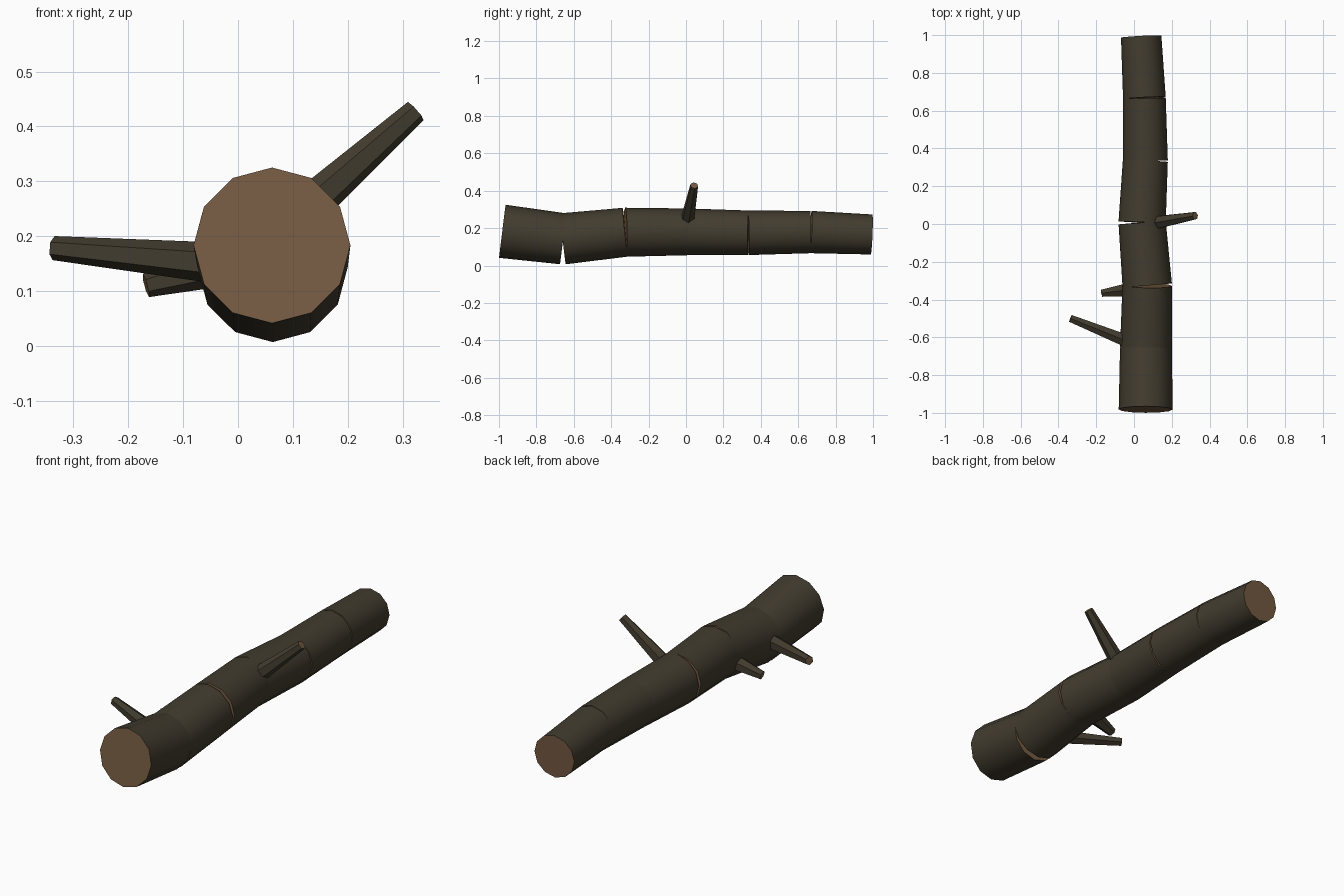
import bpy
import bmesh
import math
from mathutils import Vector

cube = bpy.data.objects.get("Cube")
if cube:
    bpy.data.objects.remove(cube, do_unlink=True)


def make_material(name, rgb):
    mat = bpy.data.materials.new(name)
    mat.use_nodes = True
    mat.diffuse_color = (*rgb, 1)
    bsdf = mat.node_tree.nodes["Principled BSDF"]
    bsdf.inputs["Base Color"].default_value = (*rgb, 1)
    bsdf.inputs["Roughness"].default_value = 0.9
    return mat


bark = make_material("dark bark", (0.055, 0.045, 0.028))
wood = make_material("cut wood", (0.18, 0.105, 0.055))


def tapered_piece(name, start, end, r_start, r_end, sides, smooth):
    """Tapered cylinder between two points: bark sides, cut wood ends."""
    start, end = Vector(start), Vector(end)
    axis = end - start
    bm = bmesh.new()
    bmesh.ops.create_cone(bm, cap_ends=True, segments=sides, radius1=r_start,
                          radius2=r_end, depth=axis.length)
    for face in bm.faces:
        face.material_index = 1 if abs(face.normal.z) > 0.9 else 0
    mesh = bpy.data.meshes.new(name)
    bm.to_mesh(mesh)
    bm.free()
    mesh.materials.append(bark)
    mesh.materials.append(wood)
    obj = bpy.data.objects.new(name, mesh)
    bpy.context.collection.objects.link(obj)
    obj.location = (start + end) / 2
    obj.rotation_euler = axis.to_track_quat('Z', 'Y').to_euler()
    if smooth:
        bpy.ops.object.select_all(action='DESELECT')
        obj.select_set(True)
        bpy.context.view_layer.objects.active = obj
        bpy.ops.object.shade_smooth_by_angle(angle=math.radians(35))


# Trunk: straight sections, each tilted a little, meeting at shared centres
joints = [(0.062, -0.982, 0.183), (0.063, -0.657, 0.143), (0.070, -0.325, 0.178),
          (0.043, 0.008, 0.180), (0.060, 0.335, 0.175), (0.055, 0.667, 0.179),
          (0.038, 0.992, 0.166)]
count = len(joints) - 1
radii = [0.143 + (0.107 - 0.143) * i / count for i in range(count + 1)]
for i in range(count):
    tapered_piece(f"trunk_section_{i + 1}", joints[i], joints[i + 1],
                  radii[i], radii[i + 1], 12, True)

# Broken-off branches
branches = {
    "upper_left_branch": ((0.13, 0.01, 0.255), (0.324, 0.044, 0.428)),
    "long_right_branch": ((-0.05, -0.615, 0.152), (-0.336, -0.5, 0.178)),
    "short_right_branch": ((-0.05, -0.35, 0.142), (-0.168, -0.366, 0.11)),
}
for name, (base, tip) in branches.items():
    tapered_piece(name, base, tip, 0.037, 0.022, 6, False)
